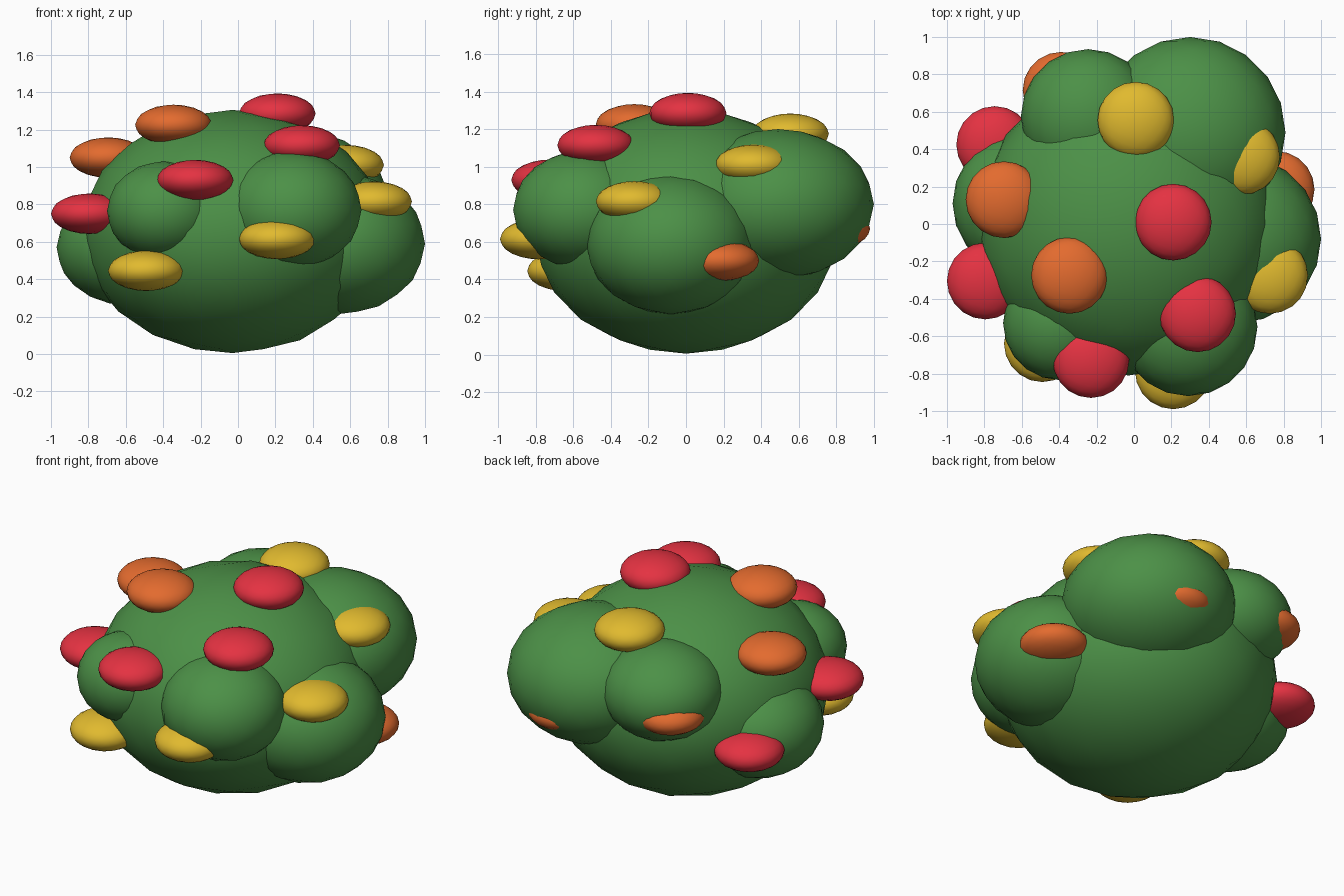
import bpy

cube = bpy.data.objects.get("Cube")
if cube:
    bpy.data.objects.remove(cube, do_unlink=True)


def material(name, rgb):
    mat = bpy.data.materials.new(name)
    mat.use_nodes = True
    color = (*rgb, 1)
    mat.diffuse_color = color
    mat.node_tree.nodes["Principled BSDF"].inputs["Base Color"].default_value = color
    return mat


leaf_green = material("leaf_green", (0.072, 0.28, 0.063))
blooms = {
    "red": material("bloom_red", (0.78, 0.032, 0.054)),
    "orange": material("bloom_orange", (0.77, 0.147, 0.028)),
    "yellow": material("bloom_yellow", (0.75, 0.49, 0.028)),
}


def blob(name, center, radius, height, mat):
    """Smooth, slightly faceted ellipsoid: round in plan, squashed in height."""
    bpy.ops.mesh.primitive_ico_sphere_add(subdivisions=3, radius=1, location=center)
    obj = bpy.context.object
    obj.name = name
    obj.scale = (radius, radius, height)
    bpy.ops.object.transform_apply(location=False, rotation=False, scale=True)
    bpy.ops.object.shade_smooth()
    obj.data.materials.append(mat)
    return obj


# Foliage: main mass with lobes around it
blob("bush_body", (-0.03, 0, 0.655), 0.81, 0.65, leaf_green)
lobes = {
    "left": ((0.55, -0.08, 0.59), 0.45, 0.375),
    "back_left": ((0.3, 0.49, 0.8), 0.51, 0.4),
    "back_right": ((-0.245, 0.575, 0.87), 0.36, 0.29),
    "right": ((-0.59, 0.11, 0.57), 0.38, 0.31),
    "front_right": ((-0.395, -0.53, 0.765), 0.305, 0.265),
    "front_left": ((0.29, -0.55, 0.77), 0.37, 0.315),
}
for side, (center, radius, height) in lobes.items():
    blob("lobe_" + side, center, radius, height, leaf_green)

# Blooms half sunk into the foliage
positions = {
    "red": [(0.21, 0.01, 1.285), (0.34, -0.48, 1.115), (-0.23, -0.725, 0.93),
            (-0.795, -0.305, 0.75), (-0.745, 0.425, 0.56)],
    "orange": [(-0.695, 0.13, 1.05), (-0.345, -0.275, 1.225), (-0.39, 0.715, 0.81),
               (0.76, 0.185, 0.5), (0.33, 0.775, 0.67)],
    "yellow": [(0.01, 0.555, 1.175), (0.575, 0.36, 1.01), (0.725, -0.275, 0.815),
               (0.21, -0.785, 0.615), (-0.49, -0.64, 0.445)],
}
for color, centers in positions.items():
    for i, center in enumerate(centers, 1):
        blob(f"{color}_bloom_{i}", center, 0.205, 0.108, blooms[color])
